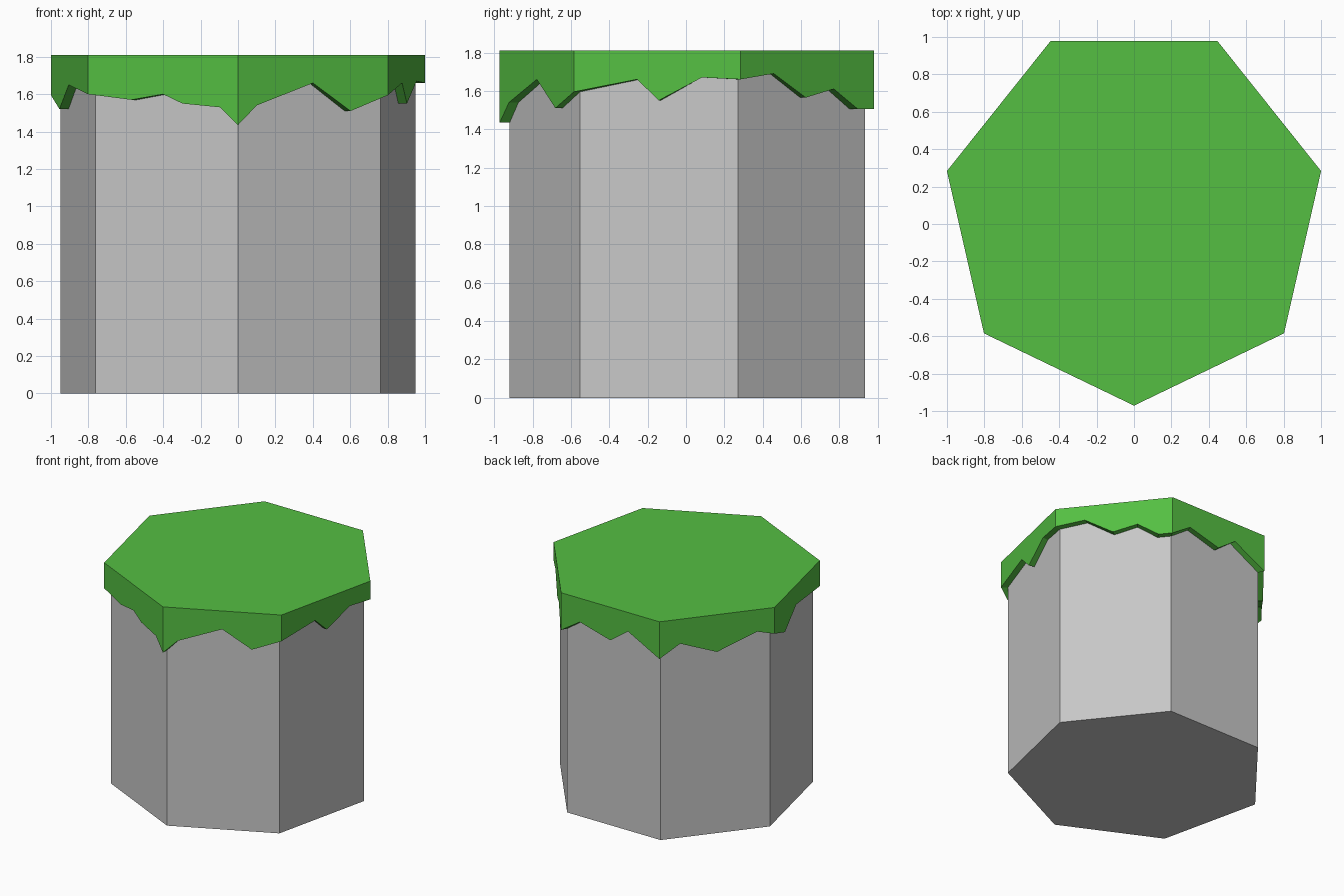
import bpy, bmesh
from math import sin, cos, pi
from mathutils import Vector

SIDES, CENTRE_Y, TOP = 7, 0.055, 1.81
OUTER, INNER = 1.026, 0.974

cube = bpy.data.objects.get("Cube")
if cube:
    bpy.data.objects.remove(cube, do_unlink=True)


def material(name, rgb):
    mat = bpy.data.materials.new(name)
    mat.use_nodes = True
    mat.diffuse_color = (*rgb, 1)
    mat.node_tree.nodes["Principled BSDF"].inputs["Base Color"].default_value = (*rgb, 1)
    return mat


def corner(i, radius, z=0.0):
    # corner zero points to the front, then counter-clockwise
    a = 2 * pi * i / SIDES
    return Vector((radius * sin(a), CENTRE_Y - radius * cos(a), z))


def finish(name, bm, mat):
    bmesh.ops.recalc_face_normals(bm, faces=bm.faces)
    mesh = bpy.data.meshes.new(name)
    bm.to_mesh(mesh)
    bm.free()
    mesh.materials.append(mat)
    obj = bpy.data.objects.new(name, mesh)
    bpy.context.collection.objects.link(obj)
    return obj


# Stone column: an extruded heptagon
bm = bmesh.new()
base = bm.faces.new([bm.verts.new(corner(i, INNER)) for i in range(SIDES)])
top = bmesh.ops.extrude_face_region(bm, geom=[base], use_keep_orig=True)["geom"]
bmesh.ops.translate(bm, vec=(0, 0, TOP - 0.02),
                    verts=[g for g in top if isinstance(g, bmesh.types.BMVert)])
finish("stone_column", bm, material("grey stone", (0.57, 0.57, 0.57)))

# Ragged lower edge of the grass: (fraction along the side, height), one row per side
FRINGE = [
    [(0, 1.435), (.125, 1.54), (.5, 1.66), (.75, 1.51)],
    [(0, 1.595), (.38, 1.66), (.51, 1.55), (.77, 1.67)],
    [(0, 1.66), (.25, 1.69), (.49, 1.565), (.7, 1.61), (.88, 1.505)],
    [(0, 1.505), (.19, 1.615), (.5, 1.54), (.68, 1.655)],
    [(0, 1.505), (.18, 1.61), (.5, 1.505), (.85, 1.63)],
    [(0, 1.595), (.23, 1.52), (.48, 1.65)],
    [(0, 1.6), (.29, 1.57), (.5, 1.6), (.63, 1.55), (.88, 1.53)],
]

# Grass cap: flat top, ragged walls and an underside reaching in to the stone
bm = bmesh.new()
rim = [bm.verts.new(corner(i, OUTER, TOP)) for i in range(SIDES)]
bm.faces.new(rim)
outer, inner = [], []
for i, row in enumerate(FRINGE):
    for loops, radius in ((outer, OUTER), (inner, INNER - 0.003)):
        a, b = corner(i, radius), corner(i + 1, radius)
        loops.append([bm.verts.new(a.lerp(b, t) + Vector((0, 0, z))) for t, z in row])
for i in range(SIDES):
    j = (i + 1) % SIDES
    out = outer[i] + [outer[j][0]]
    inn = inner[i] + [inner[j][0]]
    bm.faces.new([rim[j], rim[i]] + out)
    for k in range(len(out) - 1):
        bm.faces.new((out[k], inn[k], inn[k + 1], out[k + 1]))
finish("grass_cap", bm, material("grass green", (0.09, 0.52, 0.055)))
